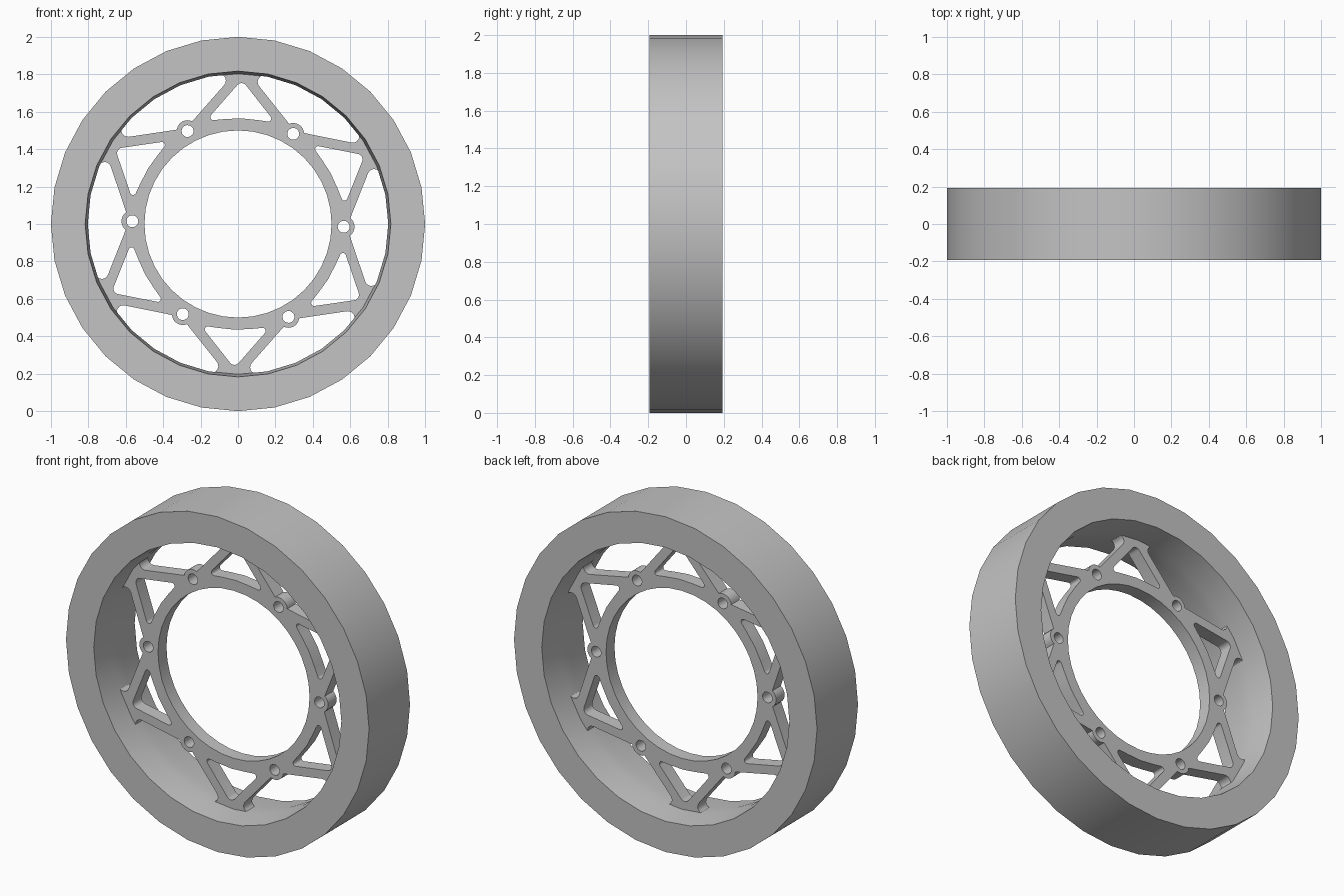
import bpy, bmesh
from math import sin, cos, pi, radians, tan
from mathutils import Vector, Matrix

if "Cube" in bpy.data.objects:
    bpy.data.objects.remove(bpy.data.objects["Cube"])

grey = bpy.data.materials.new("light_grey")
grey.use_nodes = True
grey.diffuse_color = (0.55, 0.55, 0.55, 1)
grey.node_tree.nodes["Principled BSDF"].inputs["Base Color"].default_value = grey.diffuse_color

HUB_Z = 1.0        # wheel axis height
TWIST = -1.5       # small rotation of the spoke pattern, degrees
BOLT_R = 0.565


def arc(r, start, end, n, centre=(0, 0)):
    """Points along an arc, both ends included (degrees)."""
    return [Vector((centre[0] + r * cos(radians(start + (end - start) * i / n)),
                    centre[1] + r * sin(radians(start + (end - start) * i / n))))
            for i in range(n + 1)]


def circle(r, n, centre=(0, 0)):
    return arc(r, 0, 360, n, centre)[:-1]


def round_corners(points, radii, steps=6):
    """Replace the corners listed in radii (index: radius) with arcs."""
    out = []
    for i, p in enumerate(points):
        if i not in radii:
            out.append(p)
            continue
        a = (points[i - 1] - p).normalized()
        b = (points[(i + 1) % len(points)] - p).normalized()
        half = a.angle(b) / 2
        r = radii[i]
        centre = p + (a + b).normalized() * (r / sin(half))
        first = p + a * (r / tan(half)) - centre
        last = p + b * (r / tan(half)) - centre
        sweep = first.angle_signed(last)
        for k in range(steps + 1):
            out.append(centre + Matrix.Rotation(-sweep * k / steps, 2) @ first)
    return out


def turned(points, degrees):
    m = Matrix.Rotation(radians(degrees), 2)
    return [m @ p for p in points]


def smooth(obj):
    bpy.ops.object.select_all(action='DESELECT')
    obj.select_set(True)
    bpy.context.view_layer.objects.active = obj
    bpy.ops.object.shade_smooth_by_angle(angle=radians(30))


# Outer ring: lathed profile of (radius, y)
profile = [(1, -0.193), (1, 0.193), (0.817, 0.193),
           (0.803, 0.04), (0.803, -0.04), (0.817, -0.193)]
SIDES = 32
bm = bmesh.new()
loops = []
for i in range(SIDES):
    t = 2 * pi * i / SIDES
    loops.append([bm.verts.new((r * cos(t), y, HUB_Z + r * sin(t))) for r, y in profile])
for i in range(SIDES):
    a, b = loops[i], loops[(i + 1) % SIDES]
    for j in range(len(profile)):
        k = (j + 1) % len(profile)
        bm.faces.new((a[j], a[k], b[k], b[j]))
bmesh.ops.recalc_face_normals(bm, faces=bm.faces)
mesh = bpy.data.meshes.new("outer_ring")
bm.to_mesh(mesh)
bm.free()
mesh.materials.append(grey)
ring = bpy.data.objects.new("outer_ring", mesh)
bpy.context.collection.objects.link(ring)
smooth(ring)

# Triangular pocket inside each spoke pair, apex pointing up
triangle = [Vector(p) for p in ((0, 0.77), (-0.185, 0.547), (-0.09, 0.558),
                                (0, 0.565), (0.09, 0.558), (0.185, 0.547))]
triangle = round_corners(triangle, {0: 0.03, 1: 0.016, 5: 0.016})

# Wide pocket between neighbouring spoke pairs, above a bolt boss
rim = [Vector((0.81 * sin(radians(d)), 0.81 * cos(radians(d))))
       for d in (27.5, 17.5, 11, 5.5, 0, -5.5, -11, -17.5, -27.5)]
boss = arc(0.058, 144, 36, 8, (0, BOLT_R))
gap = round_corners(rim + boss, {0: 0.035, len(rim) - 1: 0.035})

# Spoked hub: flat filled curve with holes, extruded
outlines = [circle(0.87, 64), circle(0.5, 40)]
for k in range(6):
    outlines.append(turned(triangle, TWIST + 60 * k))
    outlines.append(turned(gap, TWIST + 30 + 60 * k))
    outlines.append(turned(circle(0.032, 16, (0, BOLT_R)), TWIST + 30 + 60 * k))

curve = bpy.data.curves.new("spoked_hub", 'CURVE')
curve.dimensions = '2D'
curve.fill_mode = 'BOTH'
curve.extrude = 0.04
for pts in outlines:
    s = curve.splines.new('POLY')
    s.points.add(len(pts) - 1)
    for sp, p in zip(s.points, pts):
        sp.co = (p.x, p.y, 0, 1)
    s.use_cyclic_u = True
curve.materials.append(grey)
hub = bpy.data.objects.new("spoked_hub", curve)
hub.location.z = HUB_Z
hub.rotation_euler.x = pi / 2
bpy.context.collection.objects.link(hub)
bpy.ops.object.select_all(action='DESELECT')
hub.select_set(True)
bpy.context.view_layer.objects.active = hub
bpy.ops.object.convert(target='MESH')
hub = bpy.context.view_layer.objects.active

bm = bmesh.new()
bm.from_mesh(hub.data)
bmesh.ops.remove_doubles(bm, verts=bm.verts, dist=0.0001)
bmesh.ops.recalc_face_normals(bm, faces=bm.faces)
bm.to_mesh(hub.data)
bm.free()
smooth(hub)
